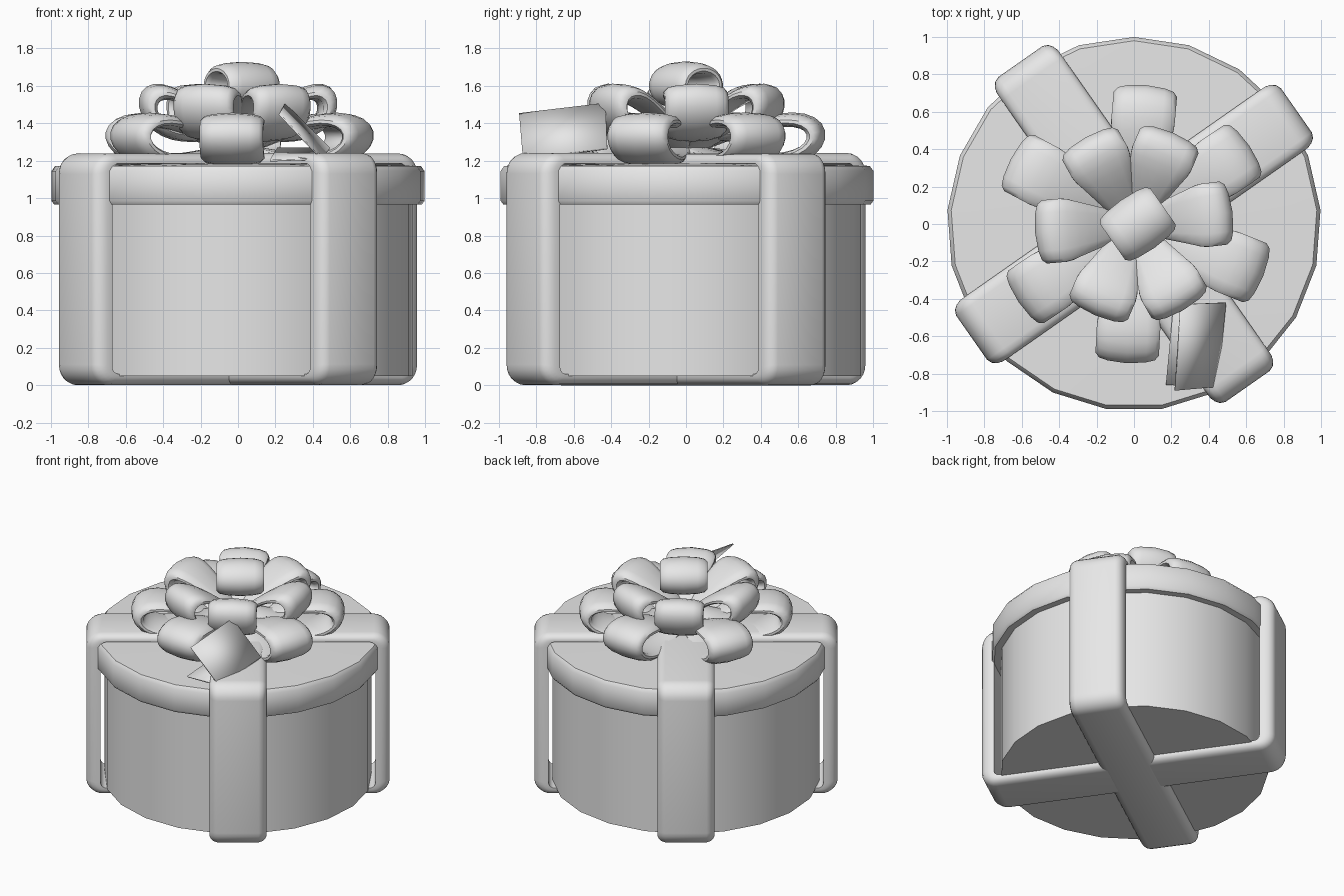
import bpy, bmesh
from math import sin, cos, pi, radians
from mathutils import Vector, Matrix

cube = bpy.data.objects.get("Cube")
if cube:
    bpy.data.objects.remove(cube)

grey = bpy.data.materials.new("plain_grey")
grey.use_nodes = True
grey.diffuse_color = (0.8, 0.8, 0.8, 1)
grey.node_tree.nodes["Principled BSDF"].inputs["Base Color"].default_value = (0.8, 0.8, 0.8, 1)
parts = []


def finish(name, bm):
    bmesh.ops.recalc_face_normals(bm, faces=bm.faces)
    mesh = bpy.data.meshes.new(name)
    bm.to_mesh(mesh)
    bm.free()
    mesh.materials.append(grey)
    ob = bpy.data.objects.new(name, mesh)
    bpy.context.collection.objects.link(ob)
    parts.append(ob)
    return ob


def skin(bm, rings, closed):
    """Join neighbouring rings of vertices with quads."""
    count = len(rings) if closed else len(rings) - 1
    for i in range(count):
        a, b = rings[i], rings[(i + 1) % len(rings)]
        for j in range(len(a)):
            k = (j + 1) % len(a)
            bm.faces.new((a[j], a[k], b[k], b[j]))


def lathe(name, profile, sides=21):
    bm = bmesh.new()
    rings = []
    for r, z in profile:
        angles = [pi / 2 + 2 * pi * i / sides for i in range(sides)]
        rings.append([bm.verts.new((r * cos(a), r * sin(a), z)) for a in angles])
    skin(bm, rings, False)
    bm.faces.new(rings[0])
    bm.faces.new(rings[-1])
    return finish(name, bm)


def band(name, inner, outer, section, width, angle, offset=(0, 0, 0)):
    """Closed strap between two outlines; section gives (across, depth)."""
    bm = bmesh.new()
    turn = Matrix.Translation(offset) @ Matrix.Rotation(radians(angle), 4, 'Z')
    rings = []
    for p, q in zip(inner, outer):
        w = width(q[0])
        ring = []
        for v, t in section:
            r, z = (p[k] + (q[k] - p[k]) * t for k in (0, 1))
            ring.append(bm.verts.new(turn @ Vector((r, v * w, z))))
        rings.append(ring)
    skin(bm, rings, True)
    return finish(name, bm)


def rounded_rect(half, low, high, rad, steps=6):
    pts = []
    corners = [(half - rad, high - rad), (rad - half, high - rad),
               (rad - half, low + rad), (half - rad, low + rad)]
    for c, (x, z) in enumerate(corners):
        for i in range(steps + 1):
            a = pi / 2 * (c + i / steps)
            pts.append((x + rad * cos(a), z + rad * sin(a)))
    return pts


def teardrop(r0, r1, z0, slope, height, sharp, steps=28):
    """Loop outline, pointed at r0 and round at r1."""
    curve = lambda a: sin(a) * sin(a / 2) ** sharp
    peak = max(curve(pi * i / 50) for i in range(51))
    pts = []
    for i in range(steps):
        a = 2 * pi * (i + 0.5) / steps
        r = r0 + (r1 - r0) * (1 - cos(a)) / 2
        pts.append((r, z0 + slope * r + height * curve(a) / peak))
    return pts


# Box and lid
lathe("box_body", [(0.935, 0.05), (0.935, 1.0)])
lathe("box_lid", [(0.93, 0.965), (0.985, 0.965), (1.0, 0.985), (1.0, 1.145),
                  (0.98, 1.172), (0.5, 1.183), (0.02, 1.188)])

# Two ribbons wrapped around the box
strap = [(-1, 0), (-1, 0.35), (-0.95, 0.65), (-0.86, 0.88), (-0.72, 1),
         (0.72, 1), (0.86, 0.88), (0.95, 0.65), (1, 0.35), (1, 0)]
for i, angle in enumerate((35, 125)):
    lift = 0.002 * i
    band(f"ribbon_{i + 1}", rounded_rect(0.96, 0.06, 1.185, 0.04),
         rounded_rect(1.06, lift, 1.238 + lift, 0.11), strap, lambda r: 0.2, angle)

# Bow: two tiers of puffed loops
puff = [(-0.85, 0.0), (-1, 0.2), (-1, 0.45), (-0.88, 0.75), (-0.6, 0.92), (0, 1.03),
        (0.6, 0.92), (0.88, 0.75), (1, 0.45), (1, 0.2), (0.85, 0.0), (0, -0.1)]
tiers = [("lower_loop", (34, 85, 152, 214, 267, 338), 0.745, 1.255, 0.11, 0.14),
         ("upper_loop", (7, 67, 119, 185, 247, 300), 0.53, 1.34, 0.32, 0.14)]
for name, angles, reach, z0, slope, height in tiers:
    for i, angle in enumerate(angles):
        band(f"{name}_{i + 1}",
             teardrop(0.12, reach - 0.085, z0, slope, height - 0.065, 1.3),
             teardrop(0.0, reach, z0, slope, height, 1.3), puff,
             lambda r: 0.07 + 0.1 * min(1, 1.4 * r / reach), angle)

# Single loop on top of the bow
band("top_loop", teardrop(-0.09, 0.09, 1.6, 0, 0.065, 0),
     teardrop(-0.155, 0.155, 1.6, 0, 0.127, 0), puff, lambda r: 0.165, 125, (0.02, 0, 0))

# Folded gift tag
fold = [(0.49, -0.42, 1.265), (0.445, -0.87, 1.21)]
leaves = {"tag_front": [(0.22, -0.89, 1.45), (0.25, -0.43, 1.505)],
          "tag_back": [(0.17, -0.86, 1.2), (0.21, -0.44, 1.265)]}
for name, edge in leaves.items():
    bm = bmesh.new()
    bm.faces.new([bm.verts.new(p) for p in fold + edge])
    solid = finish(name, bm).modifiers.new("thickness", 'SOLIDIFY')
    solid.thickness = 0.009
    solid.offset = 0

# Smooth shading with sharp edges kept
bpy.ops.object.select_all(action='DESELECT')
for ob in parts:
    ob.select_set(True)
bpy.context.view_layer.objects.active = parts[0]
bpy.ops.object.shade_smooth_by_angle(angle=radians(40))
